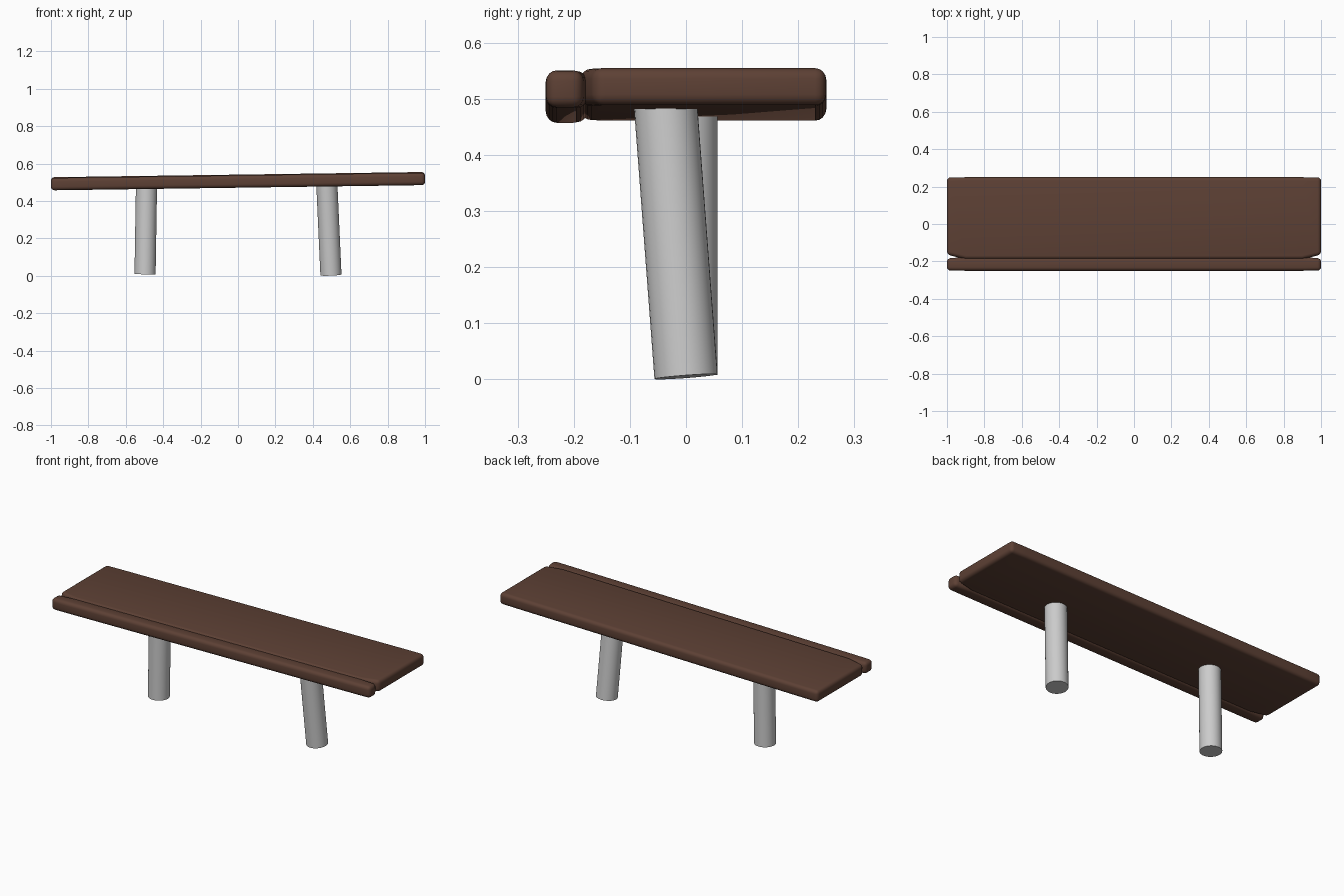
import bpy
import bmesh
from math import atan
from mathutils import Vector

cube = bpy.data.objects.get("Cube")
if cube:
    bpy.data.objects.remove(cube)


def material(name, color):
    mat = bpy.data.materials.new(name)
    mat.use_nodes = True
    mat.diffuse_color = (*color, 1)
    mat.node_tree.nodes["Principled BSDF"].inputs["Base Color"].default_value = (*color, 1)
    return mat


wood = material("dark brown wood", (0.11, 0.052, 0.035))
metal = material("light grey metal", (0.6, 0.6, 0.6))


def finish(name, bm, mat, angle):
    bmesh.ops.recalc_face_normals(bm, faces=bm.faces)
    mesh = bpy.data.meshes.new(name)
    bm.to_mesh(mesh)
    bm.free()
    mesh.materials.append(mat)
    obj = bpy.data.objects.new(name, mesh)
    bpy.context.collection.objects.link(obj)
    bpy.ops.object.select_all(action="DESELECT")
    bpy.context.view_layer.objects.active = obj
    obj.select_set(True)
    bpy.ops.object.shade_smooth_by_angle(angle=angle)
    return obj


def board(name, half_outline, z, thickness=0.066, slope=0.014):
    """Extrude an outline mirrored in x, round its edges and tilt it."""
    bm = bmesh.new()
    points = half_outline + [(-x, y) for x, y in reversed(half_outline)]
    base = bm.faces.new([bm.verts.new((x, y, -thickness / 2)) for x, y in points])
    top = bmesh.ops.extrude_face_region(bm, geom=[base])["geom"]
    bmesh.ops.translate(bm, vec=(0, 0, thickness),
                        verts=[v for v in top if isinstance(v, bmesh.types.BMVert)])
    bmesh.ops.recalc_face_normals(bm, faces=bm.faces)
    edges = [e for e in bm.edges if e.calc_face_angle(0) > 0.5]
    bmesh.ops.bevel(bm, geom=edges, offset=0.019, segments=4, profile=0.5,
                    affect="EDGES", clamp_overlap=True)
    obj = finish(name, bm, wood, 0.8)
    obj.location.z = z
    obj.rotation_euler.y = -atan(slope)
    return obj


# Seat boards, touching along the middle and parting at the ends
board("wide_seat_board",
      [(0.9, -0.188), (1, -0.164), (1, 0.249), (0.9, 0.25)], 0.508)
board("narrow_front_board",
      [(0.9, -0.25), (1, -0.249), (1, -0.184), (0.9, -0.176)], 0.504)


def leg(name, foot, head, radius=0.0565):
    """Leaning round post from foot to head."""
    foot, head = Vector(foot), Vector(head)
    axis = head - foot
    bm = bmesh.new()
    bmesh.ops.create_cone(bm, cap_ends=True, segments=32, radius1=radius,
                          radius2=radius, depth=axis.length)
    obj = finish(name, bm, metal, 0.8)
    obj.location = (foot + head) / 2
    obj.rotation_euler = axis.to_track_quat("Z", "Y").to_euler()


# Legs, with the heads sunk into the seat
leg("right_leg", (-0.497, 0, 0.008), (-0.489, 0, 0.5))
leg("left_leg", (0.497, 0, 0.005), (0.474, -0.038, 0.51))
